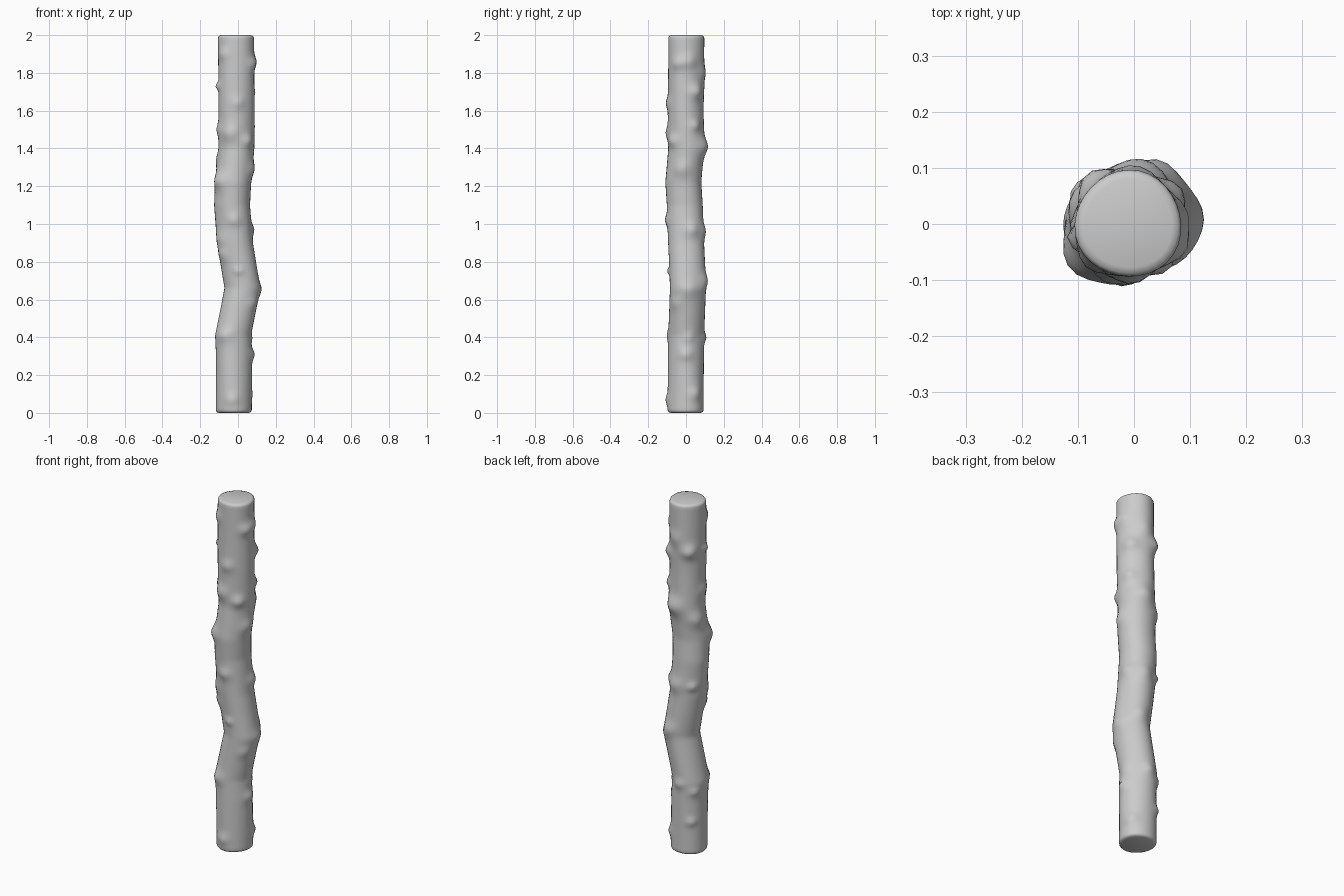
import bpy, bmesh, math

cube = bpy.data.objects.get("Cube")
if cube:
    bpy.data.objects.remove(cube)

SEGMENTS, RINGS, RADIUS, BEVEL = 32, 130, 0.095, 0.016

# Bent centre line: height, x, y
PATH = [(0, -0.022, 0), (0.3, -0.023, 0), (0.41, -0.028, 0), (0.66, 0.024, 0.008),
        (0.78, 0.005, 0.005), (0.9, -0.014, 0), (1.1, -0.03, -0.005),
        (1.22, -0.025, -0.012), (1.4, -0.01, 0.003), (1.6, -0.01, -0.002), (2, -0.01, 0)]

# Knots: height, direction in degrees (0 = +x, 270 = front), bulge, width
KNOTS = [(1.9, 225, .012, .03), (1.85, 335, .016, .03), (1.86, 10, .014, .035), (1.8, 80, .01, .04),
         (1.73, 195, .02, .018), (1.73, 130, .022, .035), (1.7, 35, .022, .035),
         (1.64, 275, .012, .03), (1.52, 30, .015, .025), (1.5, 190, .013, .035),
         (1.48, 250, .016, .04), (1.44, 310, .018, .03), (1.41, 75, .023, .05),
         (1.34, 150, .014, .04), (1.29, 350, .014, .04), (1.23, 215, .02, .045),
         (1.02, 272, .013, .03), (0.97, 20, .017, .035), (0.96, 75, .013, .04),
         (0.96, 135, .016, .022), (0.92, 215, .01, .04), (0.84, 215, .012, .035),
         (0.75, 265, .016, .017), (0.7, 75, .014, .04), (0.65, 5, .008, .04),
         (0.58, 320, .008, .03), (0.41, 245, .013, .035), (0.4, 85, .014, .025),
         (0.4, 10, .01, .025), (0.36, 140, .012, .022), (0.31, 0, .015, .03),
         (0.19, 130, .013, .022), (0.1, 30, .013, .03), (0.07, 265, .012, .03)]


def centre(z):
    for (z0, x0, y0), (z1, x1, y1) in zip(PATH, PATH[1:]):
        if z <= z1:
            t = (z - z0) / (z1 - z0)
            return x0 + (x1 - x0) * t, y0 + (y1 - y0) * t
    return PATH[-1][1:]


def bark_radius(z, angle):
    r = RADIUS + 0.002 * math.sin(3 * angle + 5 * z)
    for height, direction, bulge, width in KNOTS:
        turn = (angle - math.radians(direction) + math.pi) % math.tau - math.pi
        d = (turn * RADIUS / width) ** 2 + ((z - height) / width) ** 2
        r += bulge * math.exp(-d)
    # Rounded rim at both ends
    edge = min(z, 2 - z)
    if edge < BEVEL:
        r -= BEVEL - math.sqrt(BEVEL ** 2 - (BEVEL - edge) ** 2)
    return r


# Stick body: rings swept along the centre line
heights = [0, 0.004, 0.009] + [BEVEL + (2 - 2 * BEVEL) * i / RINGS for i in range(RINGS + 1)]
heights += [2 - h for h in (0.009, 0.004, 0)]
bm = bmesh.new()
rings = []
for z in heights:
    cx, cy = centre(z)
    ring = []
    for s in range(SEGMENTS):
        a = math.tau * s / SEGMENTS
        r = bark_radius(z, a)
        ring.append(bm.verts.new((cx + r * math.cos(a), cy + r * math.sin(a), z)))
    rings.append(ring)
for low, high in zip(rings, rings[1:]):
    for s in range(SEGMENTS):
        n = (s + 1) % SEGMENTS
        bm.faces.new((low[s], low[n], high[n], high[s]))
bm.faces.new(rings[0][::-1])
bm.faces.new(rings[-1])
for f in bm.faces:
    f.smooth = True

mesh = bpy.data.meshes.new("stick")
bm.to_mesh(mesh)
bm.free()
stick = bpy.data.objects.new("stick", mesh)
bpy.context.collection.objects.link(stick)

# Plain grey wood
mat = bpy.data.materials.new("grey_wood")
mat.use_nodes = True
colour = (0.6, 0.6, 0.6, 1)
mat.diffuse_color = colour
mat.node_tree.nodes["Principled BSDF"].inputs["Base Color"].default_value = colour
mesh.materials.append(mat)
